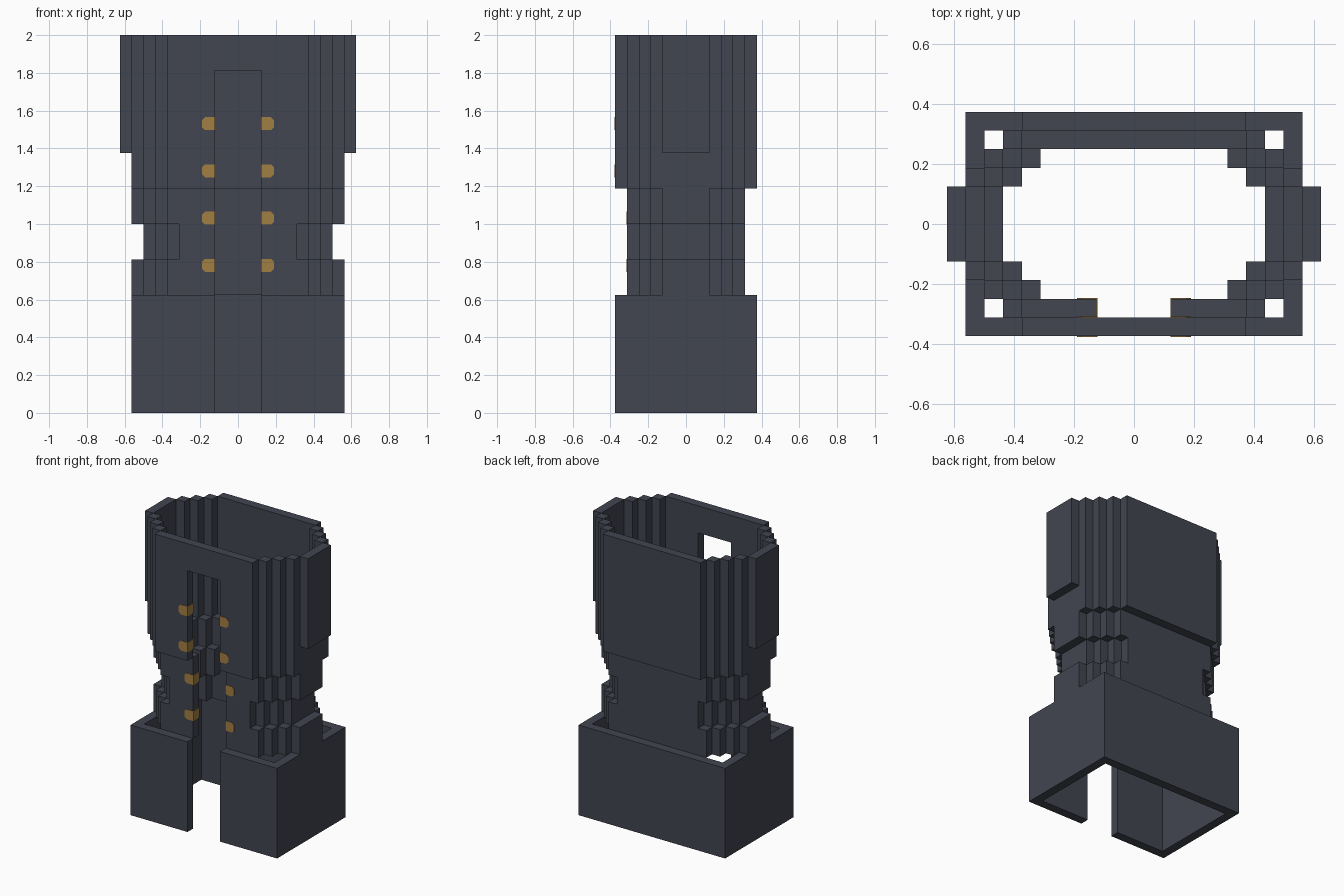
import bpy, bmesh
from mathutils import Vector

if "Cube" in bpy.data.objects:
    bpy.data.objects.remove(bpy.data.objects["Cube"], do_unlink=True)

U = 1 / 16  # block size


def material(name, rgb):
    mat = bpy.data.materials.new(name)
    mat.use_nodes = True
    mat.diffuse_color = (*rgb, 1)
    mat.node_tree.nodes["Principled BSDF"].inputs["Base Color"].default_value = (*rgb, 1)
    return mat


SLATE = material("dark slate", (0.054, 0.060, 0.082))
AMBER = material("amber", (0.36, 0.21, 0.055))


def add_box(bm, x, y, z):
    """Add a box from three (low, high) ranges in block units."""
    verts = bmesh.ops.create_cube(bm, size=1)["verts"]
    for v in verts:
        v.co = Vector(((a + b) / 2 + c * (b - a)) * U for (a, b), c in zip((x, y, z), v.co))


def finish(name, bm, mat):
    bmesh.ops.recalc_face_normals(bm, faces=bm.faces)
    mesh = bpy.data.meshes.new(name)
    bm.to_mesh(mesh)
    bm.free()
    mesh.materials.append(mat)
    ob = bpy.data.objects.new(name, mesh)
    bpy.context.collection.objects.link(ob)
    return ob


def flip(span, sign):
    return tuple(sorted(sign * v for v in span))


def front_wall(bm, half, y, z, slot_top):
    """Front wall split by the central slot, closed above the slot."""
    low, high = z
    for s in (-1, 1):
        add_box(bm, flip((2, half), s), y, (low, min(high, slot_top)))
    if high > slot_top:
        add_box(bm, (-half, half), y, (slot_top, high))


def stepped_ring(name, half, depth, z, side_start=None):
    """Hollow ring with stair-stepped corners, one block thick."""
    bm = bmesh.new()
    front_wall(bm, half, (-depth, 1 - depth), z, 29)
    add_box(bm, (-half, half), (depth - 1, depth), z)
    steps = depth - 3
    for sx in (-1, 1):
        for sy in (-1, 1):
            for i in range(steps):
                x, y = half + i, depth - 2 - i
                add_box(bm, flip((x, x + 1), sx), flip((y, y + 1), sy), z)
        x = half + steps
        top = z
        if side_start:
            # recessed strip below the raised side panel
            add_box(bm, flip((x - 1, x), sx), (-2, 2), (z[0], side_start))
            top = (side_start, z[1])
        add_box(bm, flip((x, x + 1), sx), (-2, 2), top)
    return finish(name, bm, SLATE)


# Rectangular base with a slot in front
bm = bmesh.new()
front_wall(bm, 9, (-6, -5), (0, 10), 29)
add_box(bm, (-9, 9), (5, 6), (0, 10))
for s in (-1, 1):
    add_box(bm, flip((8, 9), s), (-5, 5), (0, 10))
finish("base", bm, SLATE)

# Stepped tower sections
stepped_ring("lower_collar", 6, 5, (10, 13))
stepped_ring("waist", 5, 5, (13, 16))
stepped_ring("upper_collar", 6, 5, (16, 19))
stepped_ring("upper_body", 6, 6, (19, 32), side_start=22)

# Amber lamps set in the slot edges, outer corners chamfered
for row, z in enumerate((12, 16, 20, 24)):
    depth = 5 if z < 19 else 6
    for s, side in ((1, "left"), (-1, "right")):
        bm = bmesh.new()
        add_box(bm, flip((1.95, 3.05), s), (-depth - 0.05, 1.05 - depth), (z - 0.05, z + 1.05))
        outer = [e for e in bm.edges if all(abs(v.co.x) > 2.5 * U for v in e.verts)
                 and abs(e.verts[0].co.y - e.verts[1].co.y) > U / 2]
        bmesh.ops.bevel(bm, geom=outer, offset=0.25 * U, segments=1, affect='EDGES')
        finish(f"lamp_{side}_{row + 1}", bm, AMBER)
